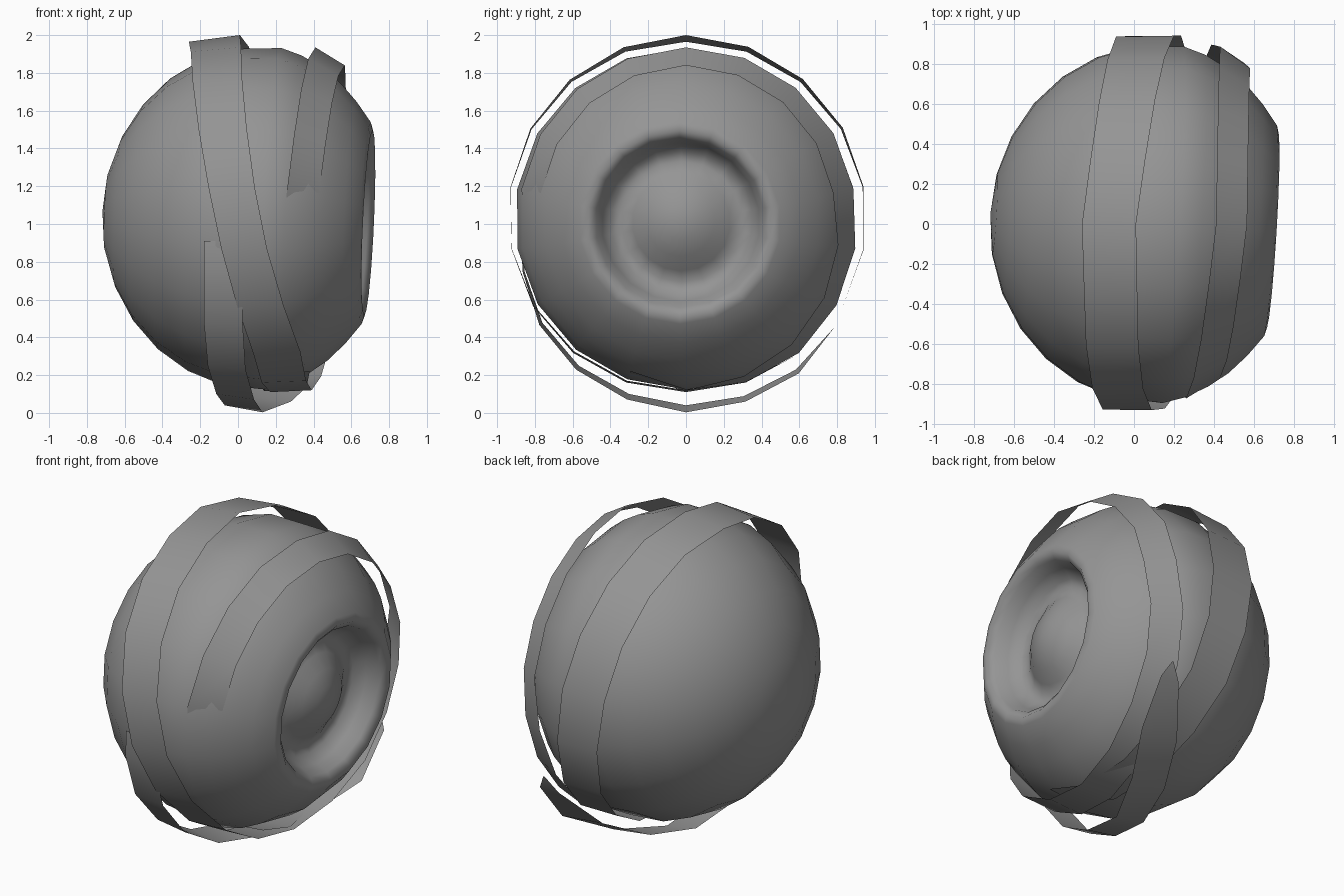
import bpy, bmesh
from math import sin, cos, pi, radians
from mathutils import Vector

if "Cube" in bpy.data.objects:
    bpy.data.objects.remove(bpy.data.objects["Cube"])

CENTRE = Vector((0.13, 0.0, 1.03))
SEG = 18

grey = bpy.data.materials.new("dark_grey")
grey.diffuse_color = (0.3, 0.3, 0.3, 1)
grey.use_nodes = True
grey.node_tree.nodes["Principled BSDF"].inputs["Base Color"].default_value = grey.diffuse_color


def make_object(name, bm):
    bmesh.ops.recalc_face_normals(bm, faces=bm.faces)
    for f in bm.faces:
        f.smooth = True
    me = bpy.data.meshes.new(name)
    bm.to_mesh(me)
    bm.free()
    me.materials.append(grey)
    ob = bpy.data.objects.new(name, me)
    bpy.context.collection.objects.link(ob)
    return ob


def lathe(name, profile, axis):
    """Revolve (distance along axis, radius) points; zero radius makes a pole."""
    axis = axis.normalized()
    up = (Vector((0, 0, 1)) - axis * axis.z).normalized()
    side = up.cross(axis)
    bm = bmesh.new()
    rings = []
    for u, r in profile:
        n = SEG if r > 0 else 1
        rings.append([bm.verts.new(CENTRE + axis * u + up * r * cos(2 * pi * i / SEG)
                                   + side * r * sin(2 * pi * i / SEG)) for i in range(n)])
    for a, b in zip(rings, rings[1:]):
        for i in range(SEG):
            j = (i + 1) % SEG
            if len(a) == 1:
                bm.faces.new((a[0], b[i], b[j]))
            elif len(b) == 1:
                bm.faces.new((a[i], b[0], a[j]))
            else:
                bm.faces.new((a[i], b[i], b[j], a[j]))
    return make_object(name, bm)


def sample(keys, angle):
    for a, b in zip(keys, keys[1:]):
        if a[0] <= angle <= b[0]:
            t = (angle - a[0]) / (b[0] - a[0])
            return [p + (q - p) * t for p, q in zip(a[1:], b[1:])]


def ribbon(name, keys, angles):
    """Flat strip round the x axis; keys: angle, left x and radius, right x and radius."""
    bm = bmesh.new()
    previous = None
    for angle in angles:
        xl, rl, xr, rr = sample(keys, angle)
        s, c = sin(radians(angle)), cos(radians(angle))
        pair = [bm.verts.new((x, r * s, CENTRE.z + r * c)) for x, r in ((xl, rl), (xr, rr))]
        if previous:
            bm.faces.new((previous[0], previous[1], pair[1], pair[0]))
        previous = pair
    return make_object(name, bm)


# Rounded body: elliptical back, then shoulder, rim, groove and low central dome
back = [(-0.85 * cos(radians(t)), 0.91 * sin(radians(t))) for t in range(0, 91, 13)]
front = [(0.06, 0.905), (0.17, 0.87), (0.28, 0.81), (0.38, 0.735), (0.47, 0.64),
         (0.55, 0.535), (0.562, 0.49), (0.53, 0.45), (0.46, 0.42), (0.4, 0.375),
         (0.385, 0.32), (0.42, 0.26), (0.475, 0.18), (0.51, 0.09), (0.525, 0.0)]
lathe("body", back + front, Vector((1, -0.06, -0.045)))

# Long ribbon: rises from the front, two turns, ends buried under the body
ribbon("long_ribbon",
       [(-100, .23, .84, .40, .73), (-80, .26, .885, .43, .78), (0, .41, .905, .565, .81),
        (80, .43, .90, .58, .79), (140, .30, .93, .49, .87), (180, .17, .92, .39, .91),
        (220, .08, .93, .33, .92), (270, -.13, .94, .11, .94), (310, -.235, .945, .025, .955),
        (360, -.26, .935, .01, .97), (440, -.09, .95, .20, .955), (480, .01, .955, .27, .955),
        (500, .06, .935, .31, .935), (540, .14, .915, .36, .905), (560, .15, .88, .38, .86)],
       range(-100, 561, 20))

# Loose ribbon end: starts as a point at the back, hangs below, tucks in at the front
ribbon("loose_ribbon",
       [(120, .40, .955, .41, .955), (126, .33, .975, .46, .975), (144, .17, .99, .44, 1.015),
        (162, .03, .99, .28, 1.02), (180, -.07, .99, .13, 1.027), (216, -.16, .965, .04, .99),
        (234, -.18, .94, .025, .96), (252, -.18, .9, .02, .91), (262, -.18, .86, .02, .88)],
       [120, 126, 144, 162, 180, 198, 216, 234, 252, 262])
